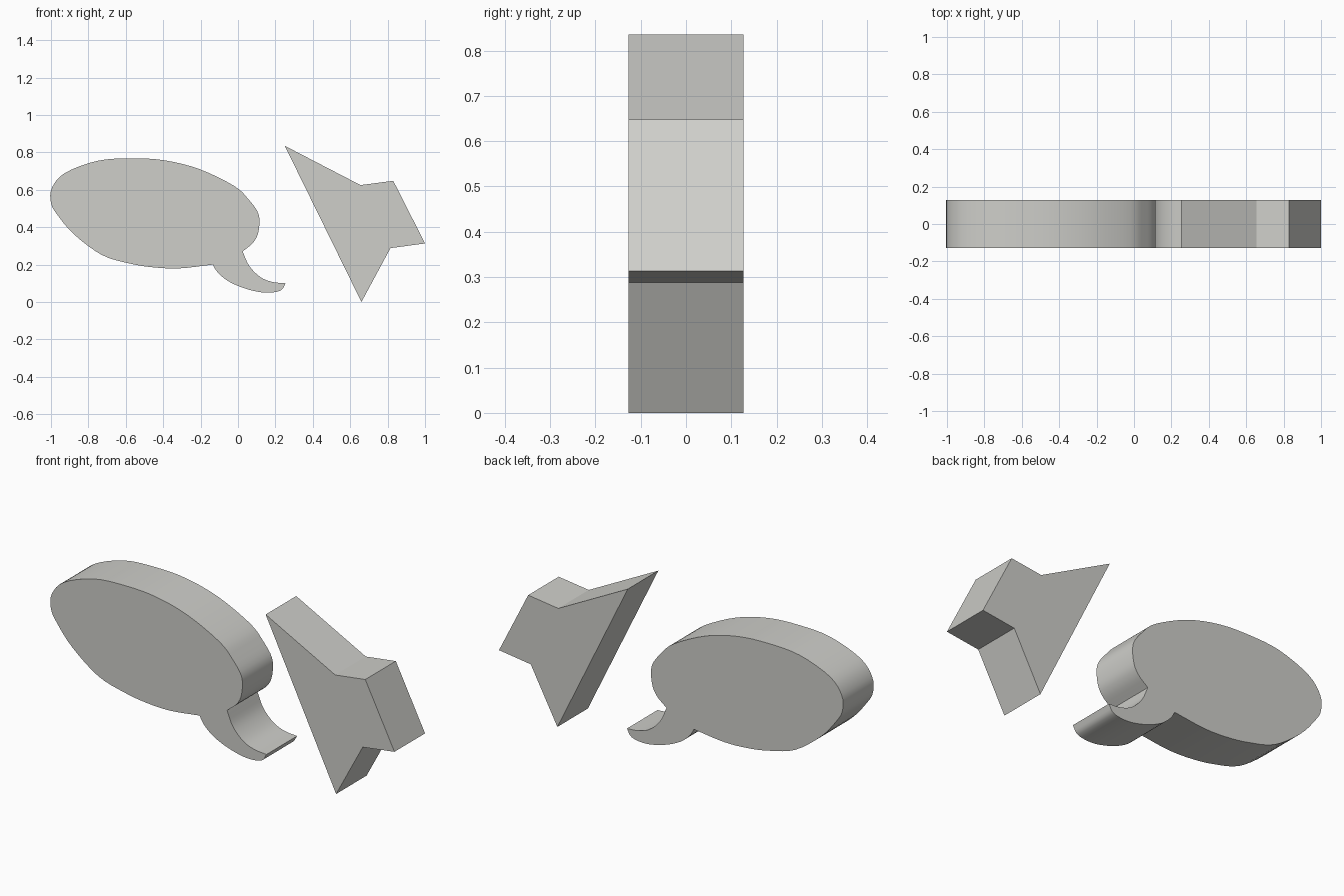
import bpy, bmesh, math
from mathutils import Vector

if "Cube" in bpy.data.objects:
    bpy.data.objects.remove(bpy.data.objects["Cube"])

HALF_DEPTH = 0.127
grey = bpy.data.materials.new("light_grey")
grey.diffuse_color = (0.62, 0.62, 0.59, 1)
grey.use_nodes = True
grey.node_tree.nodes["Principled BSDF"].inputs["Base Color"].default_value = grey.diffuse_color


def smooth_path(points, steps=4):
    """Spline through the points, open at both ends; the last point is left out."""
    p = [Vector(q) for q in points]
    p = [2 * p[0] - p[1]] + p + [2 * p[-1] - p[-2]]
    out = []
    for a, b, c, d in zip(p, p[1:], p[2:], p[3:]):
        for i in range(steps):
            t = i / steps
            out.append(0.5 * (2 * b + (c - a) * t + (2 * a - 5 * b + 4 * c - d) * t ** 2
                              + (3 * b - a - 3 * c + d) * t ** 3))
    return out


def extrude_profile(name, outline, smooth=False):
    """Slab with the given front (x, z) outline."""
    bm = bmesh.new()
    face = bm.faces.new([bm.verts.new((x, -HALF_DEPTH, z)) for x, z in outline])
    new = bmesh.ops.extrude_face_region(bm, geom=[face])["geom"]
    verts = [v for v in new if isinstance(v, bmesh.types.BMVert)]
    bmesh.ops.translate(bm, verts=verts, vec=(0, 2 * HALF_DEPTH, 0))
    if face.is_valid and len(bm.faces) < len(outline) + 2:
        bm.faces.new([v for v in face.verts])
    bmesh.ops.recalc_face_normals(bm, faces=bm.faces)
    mesh = bpy.data.meshes.new(name)
    bm.to_mesh(mesh)
    bm.free()
    mesh.materials.append(grey)
    obj = bpy.data.objects.new(name, mesh)
    bpy.context.collection.objects.link(obj)
    if smooth:
        bpy.ops.object.select_all(action="DESELECT")
        obj.select_set(True)
        bpy.context.view_layer.objects.active = obj
        bpy.ops.object.shade_smooth_by_angle(angle=math.radians(30))


# Speech bubble: tilted oval body, then the two edges of the curled tail
body = [(-0.135, 0.2), (-0.31, 0.18), (-0.45, 0.185), (-0.575, 0.205), (-0.725, 0.25),
        (-0.875, 0.36), (-0.965, 0.465), (-1, 0.53), (-0.995, 0.61), (-0.925, 0.69),
        (-0.75, 0.755), (-0.565, 0.768), (-0.39, 0.757), (-0.205, 0.71), (-0.02, 0.62),
        (0.055, 0.55), (0.11, 0.47), (0.11, 0.38), (0.083, 0.32), (0.025, 0.27)]
tail_inner = [(0.025, 0.27), (0.06, 0.193), (0.12, 0.133), (0.185, 0.107), (0.255, 0.1)]
tail_outer = [(0.255, 0.1), (0.225, 0.06), (0.14, 0.05), (0.035, 0.073), (-0.055, 0.113),
              (-0.11, 0.16), (-0.135, 0.2)]
extrude_profile("speech_bubble",
                smooth_path(body) + smooth_path(tail_inner) + smooth_path(tail_outer), True)

# Arrow: wide head on the left, short square shaft on the right
extrude_profile("arrow", [(0.25, 0.835), (0.66, 0), (0.815, 0.288), (1, 0.313),
                          (0.83, 0.648), (0.655, 0.625)])
